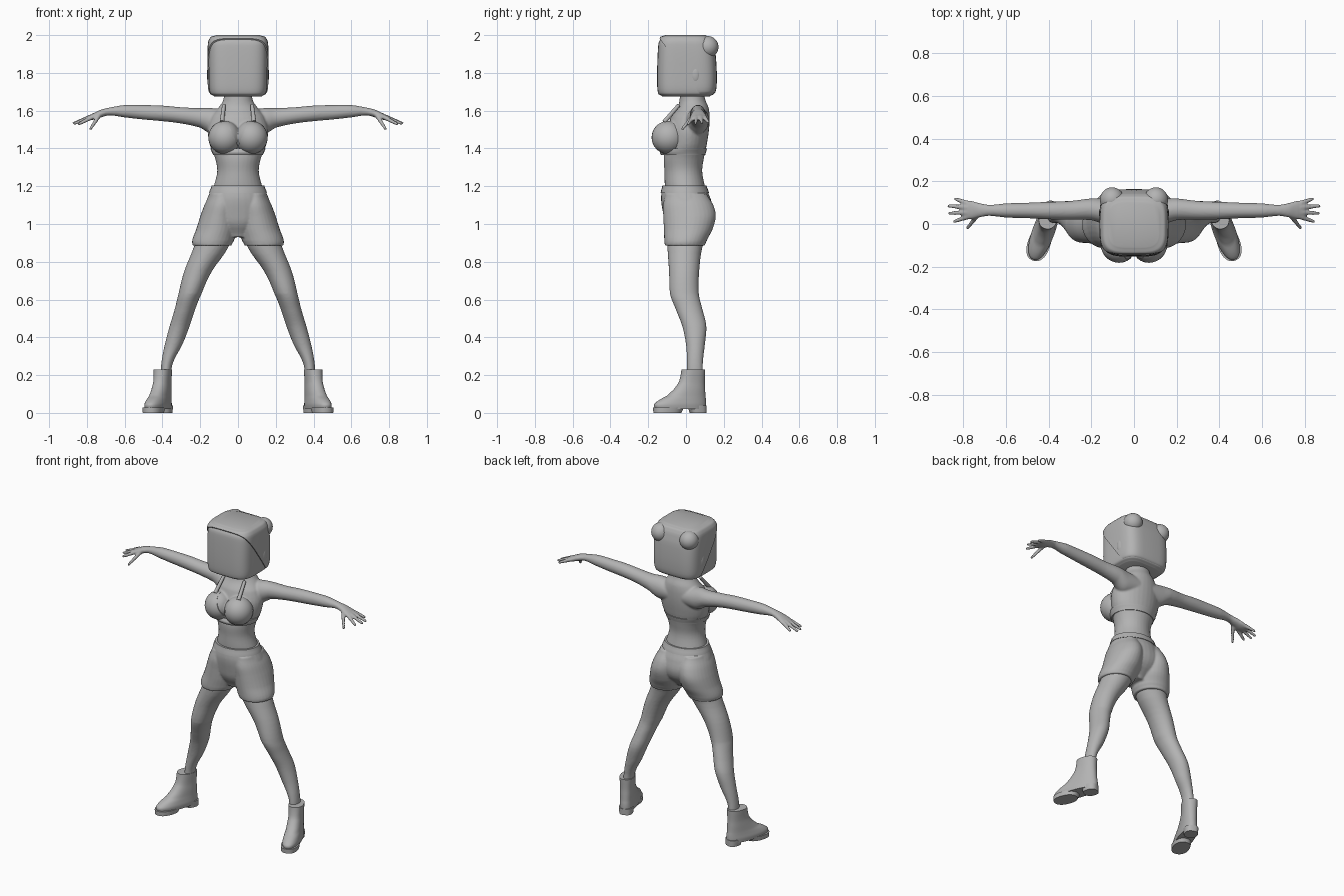
import bpy, bmesh, math
from mathutils import Vector, Matrix

if "Cube" in bpy.data.objects:
    bpy.data.objects.remove(bpy.data.objects["Cube"])

grey = bpy.data.materials.new("plain grey")
grey.diffuse_color = (0.45, 0.45, 0.45, 1)
grey.use_nodes = True
grey.node_tree.nodes["Principled BSDF"].inputs["Base Color"].default_value = grey.diffuse_color


def spline(rows, steps=4):
    """Smoothly interpolate rows of numbers."""
    out = []
    for i in range(len(rows) - 1):
        a, b = rows[i], rows[i + 1]
        p, q = rows[max(i - 1, 0)], rows[min(i + 2, len(rows) - 1)]
        for k in range(steps):
            t = k / steps
            out.append([0.5 * (2 * B + (C - A) * t + (2 * A - 5 * B + 4 * C - D) * t * t
                               + (3 * B - A - 3 * C + D) * t ** 3)
                        for A, B, C, D in zip(p, a, b, q)])
            out[-1][0] = a[0] + (b[0] - a[0]) * t
    return out + [list(rows[-1])]


def loft(bm, rows, axis="z", power=2, n=32, steps=4):
    """Rows are (position, u0, u1, v0, v1): bounds of each oval section."""
    rings = []
    for w, u0, u1, v0, v1 in spline(rows, steps):
        ring = []
        for i in range(n):
            a = 2 * math.pi * i / n
            c, s = math.cos(a), math.sin(a)
            u = (u0 + u1) / 2 + (u1 - u0) / 2 * math.copysign(abs(c) ** (2 / power), c)
            v = (v0 + v1) / 2 + (v1 - v0) / 2 * math.copysign(abs(s) ** (2 / power), s)
            ring.append(bm.verts.new((u, v, w) if axis == "z" else (w, u, v)))
        rings.append(ring)
    for a, b in zip(rings, rings[1:]):
        for i in range(n):
            j = (i + 1) % n
            bm.faces.new((a[i], a[j], b[j], b[i]))
    bm.faces.new(rings[0][::-1])
    bm.faces.new(rings[-1])


def sym(rows):
    """Rows (z, half width, y0, y1) to centred sections."""
    return [(z, -h, h, a, b) for z, h, a, b in rows]


def ball(bm, loc, size):
    m = Matrix.Translation(loc) @ Matrix.Diagonal((*size, 1))
    bmesh.ops.create_uvsphere(bm, u_segments=28, v_segments=18, radius=1, matrix=m)


def bone(bm, p, q, r0, r1):
    p, q = Vector(p), Vector(q)
    d = q - p
    m = Matrix.Translation((p + q) / 2) @ d.to_track_quat("Z", "Y").to_matrix().to_4x4()
    bmesh.ops.create_cone(bm, cap_ends=True, segments=12, radius1=r0, radius2=r1,
                          depth=d.length, matrix=m)
    ball(bm, q, (r1, r1, r1))


def clip(bm, point, normal):
    """Cut away everything on the side the normal points to, and close the cut."""
    g = bm.verts[:] + bm.edges[:] + bm.faces[:]
    r = bmesh.ops.bisect_plane(bm, geom=g, plane_co=point, plane_no=normal, clear_outer=True)
    edges = [e for e in r["geom_cut"] if isinstance(e, bmesh.types.BMEdge)]
    bmesh.ops.contextual_create(bm, geom=edges)


def mirror(bm):
    r = bmesh.ops.duplicate(bm, geom=bm.verts[:] + bm.edges[:] + bm.faces[:])
    for v in r["geom"]:
        if isinstance(v, bmesh.types.BMVert):
            v.co.x *= -1


def finish(bm, name, voxel=0, smooth=4):
    bmesh.ops.recalc_face_normals(bm, faces=bm.faces[:])
    me = bpy.data.meshes.new(name)
    bm.to_mesh(me)
    bm.free()
    me.materials.append(grey)
    ob = bpy.data.objects.new(name, me)
    bpy.context.collection.objects.link(ob)
    bpy.ops.object.select_all(action="DESELECT")
    ob.select_set(True)
    bpy.context.view_layer.objects.active = ob
    bpy.ops.object.shade_smooth_by_angle(angle=math.radians(40))
    if voxel:
        m = ob.modifiers.new("blend", "REMESH")
        m.mode, m.voxel_size, m.use_smooth_shade = "VOXEL", voxel, True
        s = ob.modifiers.new("soften", "SMOOTH")
        s.factor, s.iterations = 0.5, smooth


# Body: limbs and breasts mirrored, then blended with the torso
bm = bmesh.new()
loft(bm, [(0.2, .355, .41, .005, .09), (0.27, .342, .405, .005, .09), (0.36, .295, .388, 0, .1),
          (0.46, .256, .362, -.02, .108), (0.55, .226, .335, -.055, .087),
          (0.63, .193, .315, -.085, .068), (0.75, .138, .285, -.09, .07),
          (0.87, .055, .237, -.098, .085), (0.98, .02, .2, -.1, .12)])
loft(bm, [(0.05, 0, .12, 1.48, 1.6), (0.14, 0, .12, 1.475, 1.614), (0.2, .018, .12, 1.51, 1.614),
          (0.3, .02, .108, 1.532, 1.618), (0.4, .022, .104, 1.544, 1.627),
          (0.5, .027, .1, 1.553, 1.63), (0.6, .03, .097, 1.564, 1.63),
          (0.68, .038, .09, 1.575, 1.617), (0.73, .03, .1, 1.563, 1.604),
          (0.77, .022, .11, 1.551, 1.585), (0.8, .03, .105, 1.548, 1.57)], axis="x")
for p, q in [((.78, .098, 1.565), (.838, .117, 1.54)), ((.78, .077, 1.568), (.868, .085, 1.534)),
             ((.78, .055, 1.567), (.866, .05, 1.532)), ((.775, .035, 1.564), (.842, .012, 1.53)),
             ((.735, .04, 1.575), (.78, -.018, 1.505))]:
    bone(bm, p, q, .0125, .0085)
ball(bm, (.07, -.095, 1.46), (.082, .084, .086))
mirror(bm)
loft(bm, sym([(1.05, .15, -.1, .12), (1.2, .128, -.112, .1), (1.28, .11, -.114, .086),
              (1.35, .122, -.118, .095), (1.42, .15, -.105, .11), (1.5, .16, -.1, .122),
              (1.57, .14, -.078, .125), (1.615, .105, -.045, .12),
              (1.65, .08, -.035, .105), (1.71, .07, -.03, .09)]))
finish(bm, "body", voxel=.006, smooth=5)

# Shorts: two wide legs blended with the hips
bm = bmesh.new()
loft(bm, [(0.885, .035, .24, -.112, .1), (0.91, .022, .243, -.115, .11),
          (0.97, .004, .222, -.117, .14), (1.04, 0, .2, -.12, .158),
          (1.1, 0, .178, -.122, .145), (1.16, .02, .15, -.11, .11)])
mirror(bm)
loft(bm, sym([(0.93, .07, -.07, .06), (1.0, .15, -.108, .125), (1.06, .18, -.122, .145),
              (1.13, .165, -.132, .132), (1.18, .145, -.128, .112), (1.2, .138, -.122, .106)]))
finish(bm, "shorts", voxel=.006, smooth=3)

# Waistband
bm = bmesh.new()
loft(bm, sym([(1.165, .153, -.134, .122), (1.205, .139, -.125, .108)]))
finish(bm, "waistband")

# Bra: cups with a slanted neckline, straps and band
bm = bmesh.new()
ball(bm, (.07, -.093, 1.458), (.087, .089, .088))
clip(bm, (.012, 0, 1.44), (-.92, 0, .4))
bone(bm, (.085, -.115, 1.54), (.075, -.042, 1.625), .012, .01)
mirror(bm)
finish(bm, "bra_cups")
bm = bmesh.new()
loft(bm, sym([(1.365, .132, -.132, .102), (1.38, .138, -.138, .106), (1.4, .146, -.13, .111)]))
finish(bm, "bra_band")

# Boots: upper, front sole and heel, turned outward about the ankle
bm = bmesh.new()
loft(bm, [(.02, -.05, .05, -.228, .055), (.045, -.052, .052, -.232, .056),
          (.068, -.049, .049, -.205, .055), (.09, -.046, .046, -.162, .052),
          (.125, -.044, .044, -.122, .05), (.165, -.042, .042, -.092, .048),
          (.23, -.045, .045, -.078, .05)], power=2.3)
loft(bm, [(0, -.051, .051, -.236, -.085), (.028, -.053, .053, -.238, -.07)], power=2.3)
loft(bm, [(0, -.04, .04, -.03, .056), (.04, -.043, .043, -.045, .057)], power=2.6)
bmesh.ops.transform(bm, verts=bm.verts[:], matrix=Matrix.Translation((.393, .052, 0))
                    @ Matrix.Rotation(math.radians(20), 4, "Z"))
mirror(bm)
finish(bm, "boots")

# Head: rounded block
head = [(1.675, .125, -.125, .125), (1.688, .147, -.146, .148), (1.72, .154, -.152, .156),
        (1.8, .156, -.153, .157), (1.9, .156, -.15, .15), (1.96, .152, -.145, .135),
        (1.985, .138, -.13, .12), (1.994, .11, -.105, .095)]
bm = bmesh.new()
loft(bm, sym(head), power=4, n=48)
finish(bm, "head")

# Hair: a slightly larger cap cut along a sloping hairline
bm = bmesh.new()
loft(bm, sym([(z + .006, h + .006, a - .005, b + .006) for z, h, a, b in head]), power=4, n=48)
clip(bm, (0, -.04, 1.845), (0, -.81, -.59))
finish(bm, "hair")

# Hair buns and ears
bm = bmesh.new()
ball(bm, (.103, .114, 1.937), (.057, .058, .058))
mirror(bm)
finish(bm, "hair_buns")
bm = bmesh.new()
ball(bm, (.155, .05, 1.79), (.01, .022, .04))
mirror(bm)
finish(bm, "ears")
